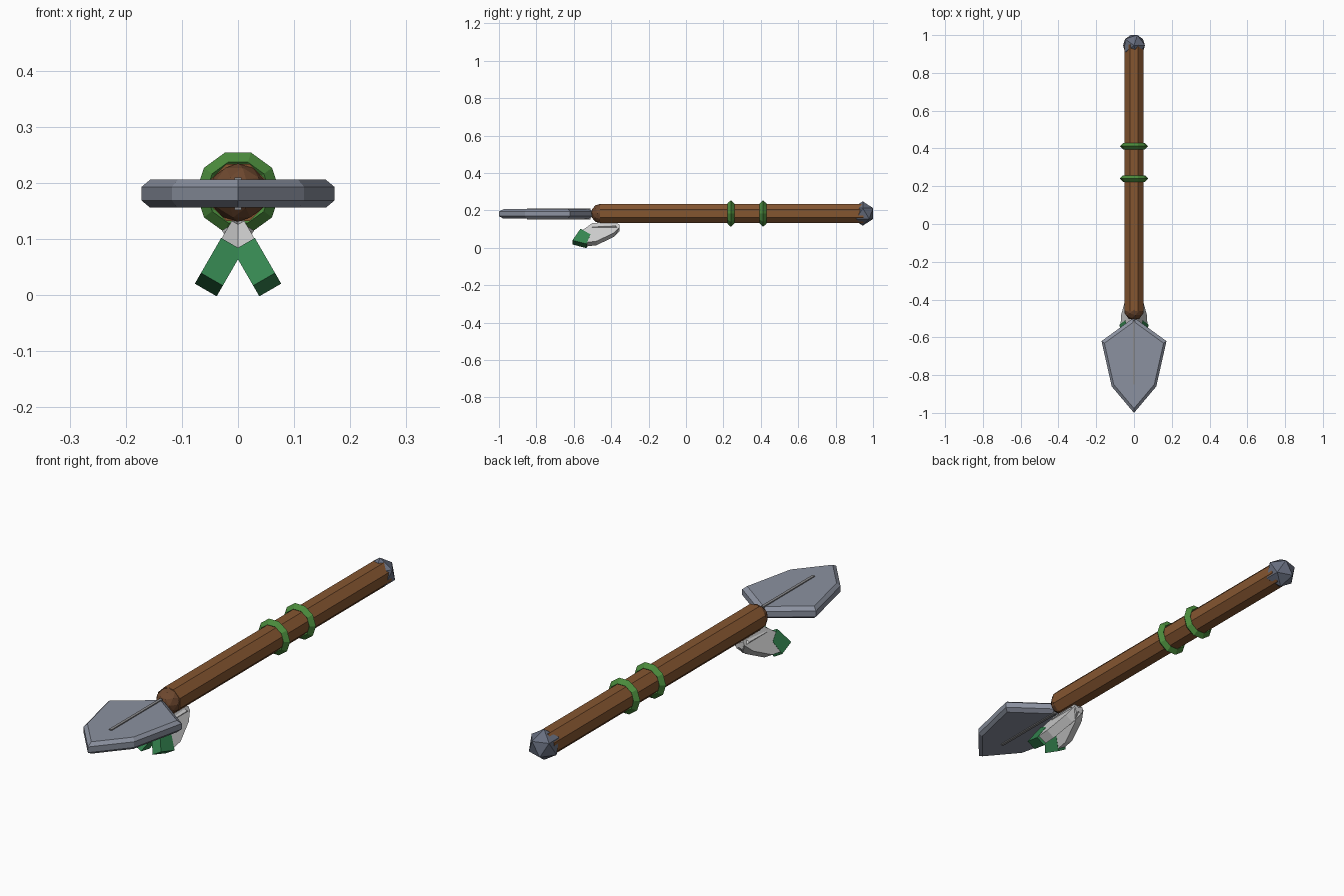
import bpy, bmesh, math
from mathutils import Matrix, Vector

if "Cube" in bpy.data.objects:
    bpy.data.objects.remove(bpy.data.objects["Cube"])

AXIS_Z = 0.183


def material(name, rgb):
    m = bpy.data.materials.new(name)
    m.diffuse_color = (*rgb, 1)
    m.use_nodes = True
    m.node_tree.nodes["Principled BSDF"].inputs["Base Color"].default_value = m.diffuse_color
    return m


WOOD = material("wood", (0.235, 0.092, 0.030))
DARK_WOOD = material("dark_wood", (0.155, 0.065, 0.028))
STEEL = material("steel", (0.26, 0.285, 0.35))
IRON = material("iron", (0.135, 0.155, 0.21))
RIDGE = material("ridge", (0.26, 0.26, 0.27))
CORD = material("cord_green", (0.07, 0.26, 0.045))
TIP = material("feather_green", (0.035, 0.235, 0.08))
FEATHER = material("feather_grey", (0.60, 0.60, 0.60))


def finish(name, mat):
    ob = bpy.context.object
    ob.name = name
    ob.data.materials.append(mat)
    return ob


def layered_plate(name, outline, layers, mat, matrix):
    """Stack scaled copies of a 2D outline; layers = (height, scale)."""
    bm = bmesh.new()
    n = len(outline)
    c = sum((Vector(p) for p in outline), Vector((0, 0))) / n
    rings = []
    for h, s in layers:
        pts = [c + (Vector(p) - c) * s for p in outline]
        rings.append([bm.verts.new((p.x, p.y, h)) for p in pts])
    for a, b in zip(rings, rings[1:]):
        for i in range(n):
            j = (i + 1) % n
            bm.faces.new((a[i], a[j], b[j], b[i]))
    bm.faces.new(rings[0][::-1])
    bm.faces.new(rings[-1])
    bm.transform(matrix)
    bmesh.ops.recalc_face_normals(bm, faces=bm.faces)
    me = bpy.data.meshes.new(name)
    bm.to_mesh(me)
    bm.free()
    ob = bpy.data.objects.new(name, me)
    bpy.context.collection.objects.link(ob)
    me.materials.append(mat)
    return ob


# Octagonal shaft with flat top
bpy.ops.mesh.primitive_cylinder_add(vertices=8, radius=0.055, depth=1.41)
shaft = finish("shaft", WOOD)
shaft.data.transform(Matrix.Translation((0, 0.245, AXIS_Z))
                     @ Matrix.Rotation(math.pi / 2, 4, 'X')
                     @ Matrix.Rotation(math.pi / 8, 4, 'Z'))

# Faceted pommel and collar
bpy.ops.mesh.primitive_ico_sphere_add(subdivisions=1, radius=0.065, location=(0, 0.945, AXIS_Z))
finish("pommel", IRON)
bpy.ops.mesh.primitive_ico_sphere_add(subdivisions=2, radius=0.052, location=(0, -0.457, AXIS_Z))
finish("collar", DARK_WOOD)

# Grip rings
for i, y in enumerate((0.24, 0.412)):
    bpy.ops.mesh.primitive_torus_add(major_segments=10, minor_segments=4,
                                     major_radius=0.057, minor_radius=0.018,
                                     location=(0, y, AXIS_Z), rotation=(math.pi / 2, 0, 0))
    finish(f"grip_ring_{i + 1}", CORD)

# Bevelled blade and its central ridge
blade = [(0, -0.495), (-0.172, -0.62), (-0.118, -0.86), (0, -1.0), (0.118, -0.86), (0.172, -0.62)]
layered_plate("blade", blade, [(-0.025, 0.91), (-0.012, 1), (0.012, 1), (0.025, 0.91)],
              STEEL, Matrix.Translation((0, 0, 0.181)))
bpy.ops.mesh.primitive_cube_add(size=1, location=(0, -0.68, 0.181))
ridge = finish("blade_ridge", RIDGE)
ridge.scale = (0.012, 0.34, 0.058)

# Pair of hanging feathers, splayed 30 degrees: outlines are (along shaft, down)
feather = [(-0.355, -0.004), (-0.355, 0.012), (-0.388, 0.048), (-0.479, 0.098),
           (-0.53, 0.105), (-0.553, 0.03), (-0.50, -0.015), (-0.38, -0.02)]
tip = [(-0.607, 0.093), (-0.532, 0.115), (-0.511, 0.056), (-0.564, 0.021)]
s, c = math.sin(math.pi / 6), math.cos(math.pi / 6)
for side, label in ((1, "right"), (-1, "left")):
    frame = Matrix(((0, side * s, side * c, 0),
                    (1, 0, 0, 0),
                    (0, -c, s, 0.109),
                    (0, 0, 0, 1)))
    layered_plate(f"feather_{label}", feather, [(-0.0215, 1), (0.0215, 1)], FEATHER, frame)
    layered_plate(f"feather_tip_{label}", tip, [(-0.0225, 1), (0.0225, 1)], TIP, frame)
